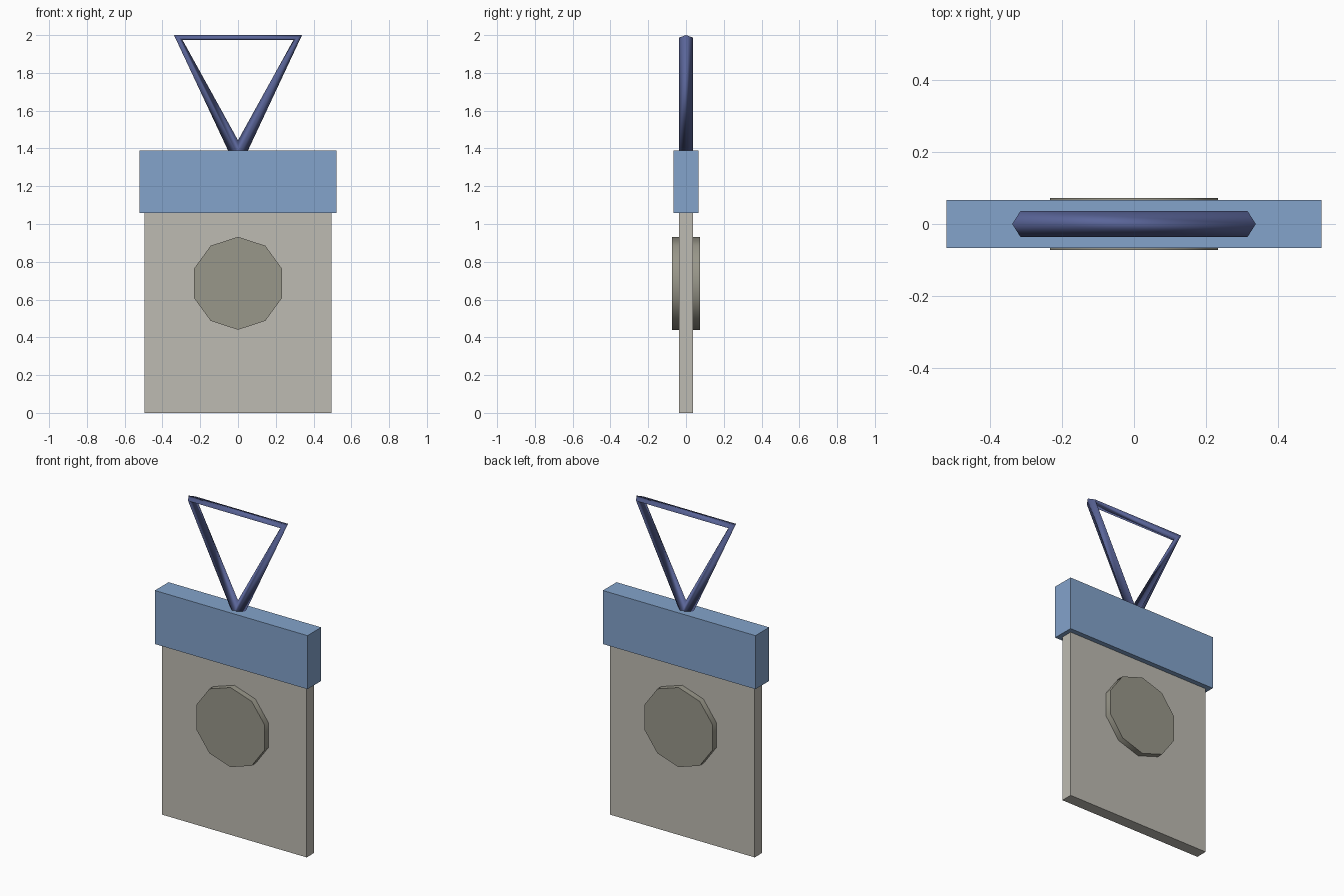
import bpy, bmesh, math
from mathutils import Matrix, Vector

cube = bpy.data.objects.get("Cube")
if cube:
    bpy.data.objects.remove(cube, do_unlink=True)


def material(name, rgb):
    # 8-bit display colour to linear
    lin = [((c / 255 + 0.055) / 1.055) ** 2.4 for c in rgb] + [1.0]
    mat = bpy.data.materials.new(name)
    mat.use_nodes = True
    mat.diffuse_color = lin
    mat.node_tree.nodes["Principled BSDF"].inputs["Base Color"].default_value = lin
    return mat


def finish(name, bm, mat):
    bmesh.ops.recalc_face_normals(bm, faces=bm.faces)
    mesh = bpy.data.meshes.new(name)
    bm.to_mesh(mesh)
    bm.free()
    mesh.materials.append(mat)
    obj = bpy.data.objects.new(name, mesh)
    bpy.context.collection.objects.link(obj)
    return obj


def slab(name, width, depth, bottom, top, mat):
    bm = bmesh.new()
    bmesh.ops.create_cube(bm, size=1)
    bmesh.ops.scale(bm, vec=(width, depth, top - bottom), verts=bm.verts)
    bmesh.ops.translate(bm, vec=(0, 0, (top + bottom) / 2), verts=bm.verts)
    return finish(name, bm, mat)


stone = material("warm grey", (190, 187, 178))
dark_stone = material("olive grey", (153, 151, 138))
blue = material("light blue", (131, 163, 203))
navy = material("slate blue", (90, 101, 153))

# Flat body and the wider band over its top edge
slab("body_panel", 0.99, 0.072, 0, 1.06, stone)
slab("top_band", 1.044, 0.134, 1.059, 1.39, blue)

# Ten-sided disc passing through the panel, one corner pointing up
bm = bmesh.new()
bmesh.ops.create_cone(bm, cap_ends=True, segments=10, radius1=0.246,
                      radius2=0.246, depth=0.146)
turn = Matrix.Rotation(math.pi / 2, 4, 'X')
top_corner = max((turn @ v.co for v in bm.verts), key=lambda p: p.z)
spin = Matrix.Rotation(math.atan2(-top_corner.x, top_corner.z), 4, 'Y')
bmesh.ops.transform(bm, matrix=Matrix.Translation((0, 0, 0.686)) @ spin @ turn,
                    verts=bm.verts)
disc = finish("centre_disc", bm, dark_stone)
bpy.ops.object.select_all(action='DESELECT')
disc.select_set(True)
bpy.context.view_layer.objects.active = disc
bpy.ops.object.shade_smooth_by_angle(angle=math.radians(45))

# Triangular hanging loop with a diamond cross-section, apex sunk in the band


def triangle(half_width, top, apex, y):
    return [Vector((-half_width, y, top)), Vector((half_width, y, top)),
            Vector((0, y, apex))]


rings = [triangle(0.339, 2.0, 1.277, 0), triangle(0.316, 1.987, 1.36, -0.036),
         triangle(0.293, 1.973, 1.443, 0), triangle(0.316, 1.987, 1.36, 0.036)]
bm = bmesh.new()
loops = [[bm.verts.new(p) for p in ring] for ring in rings]
for i, a in enumerate(loops):
    b = loops[(i + 1) % len(loops)]
    for j in range(3):
        k = (j + 1) % 3
        bm.faces.new((a[j], a[k], b[k], b[j]))
loop = finish("hanging_loop", bm, navy)
for poly in loop.data.polygons:
    poly.use_smooth = True
